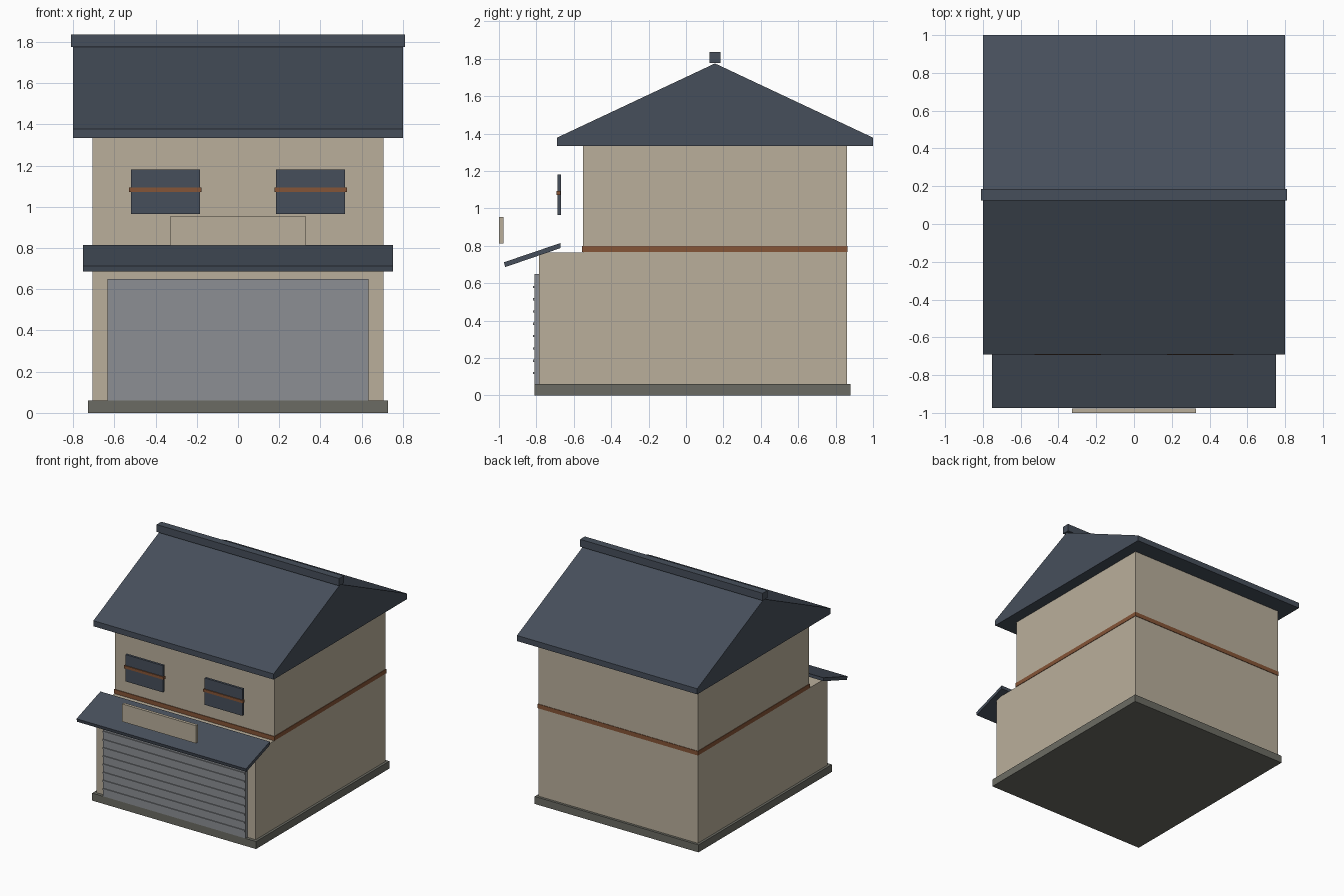
import bpy

if "Cube" in bpy.data.objects:
    bpy.data.objects.remove(bpy.data.objects["Cube"])


def material(name, rgb):
    m = bpy.data.materials.new(name)
    m.diffuse_color = (*rgb, 1.0)
    m.use_nodes = True
    m.node_tree.nodes["Principled BSDF"].inputs["Base Color"].default_value = m.diffuse_color
    return m


WALL = material("tan wall", (0.49, 0.43, 0.33))
SLATE = material("slate blue", (0.062, 0.078, 0.105))
TRIM = material("brown trim", (0.235, 0.09, 0.038))
STONE = material("grey stone", (0.148, 0.148, 0.125))
METAL = material("shutter grey", (0.262, 0.275, 0.295))


def prism(name, profile, x0, x1, mat):
    """Extrude a (y, z) profile along x."""
    n = len(profile)
    verts = [(x, y, z) for x in (x0, x1) for y, z in profile]
    faces = [tuple(range(n))[::-1], tuple(range(n, 2 * n))]
    faces += [(i, (i + 1) % n, (i + 1) % n + n, i + n) for i in range(n)]
    mesh = bpy.data.meshes.new(name)
    mesh.from_pydata(verts, [], faces)
    mesh.materials.append(mat)
    obj = bpy.data.objects.new(name, mesh)
    bpy.context.collection.objects.link(obj)
    return obj


def box(name, x0, x1, y0, y1, z0, z1, mat):
    return prism(name, [(y0, z0), (y1, z0), (y1, z1), (y0, z1)], x0, x1, mat)


# Foundation and two storeys
box("foundation", -0.727, 0.727, -0.81, 0.88, 0, 0.06, STONE)
box("lower_storey", -0.707, 0.707, -0.785, 0.86, 0.06, 0.765, WALL)
box("upper_storey", -0.707, 0.707, -0.55, 0.86, 0.765, 1.335, WALL)
box("floor_band", -0.711, 0.711, -0.555, 0.864, 0.766, 0.8, TRIM)

# Gabled roof with ridge cap
prism("roof", [(-0.69, 1.333), (1.0, 1.333), (1.0, 1.378), (0.155, 1.775), (-0.69, 1.378)],
      -0.8, 0.8, SLATE)
box("ridge_cap", -0.81, 0.81, 0.125, 0.185, 1.776, 1.835, SLATE)

# Sloping awning and sign board
prism("awning", [(-0.967, 0.686), (-0.67, 0.788), (-0.67, 0.815), (-0.973, 0.712)],
      -0.752, 0.752, SLATE)
box("sign_board", -0.328, 0.328, -1.0, -0.976, 0.813, 0.955, WALL)

# Roller shutter with thin ribs
box("shutter", -0.633, 0.633, -0.81, -0.78, 0.06, 0.65, METAL)
for i in range(8):
    z = 0.12 + 0.0657 * i
    box(f"shutter_rib_{i + 1}", -0.63, 0.63, -0.817, -0.805, z - 0.006, z + 0.006, METAL)

# Front windows with a cross rail
for side, cx in (("left", -0.352), ("right", 0.352)):
    box(f"window_{side}", cx - 0.167, cx + 0.167, -0.686, -0.667, 0.965, 1.18, SLATE)
    box(f"window_rail_{side}", cx - 0.176, cx + 0.176, -0.693, -0.67, 1.071, 1.093, TRIM)
